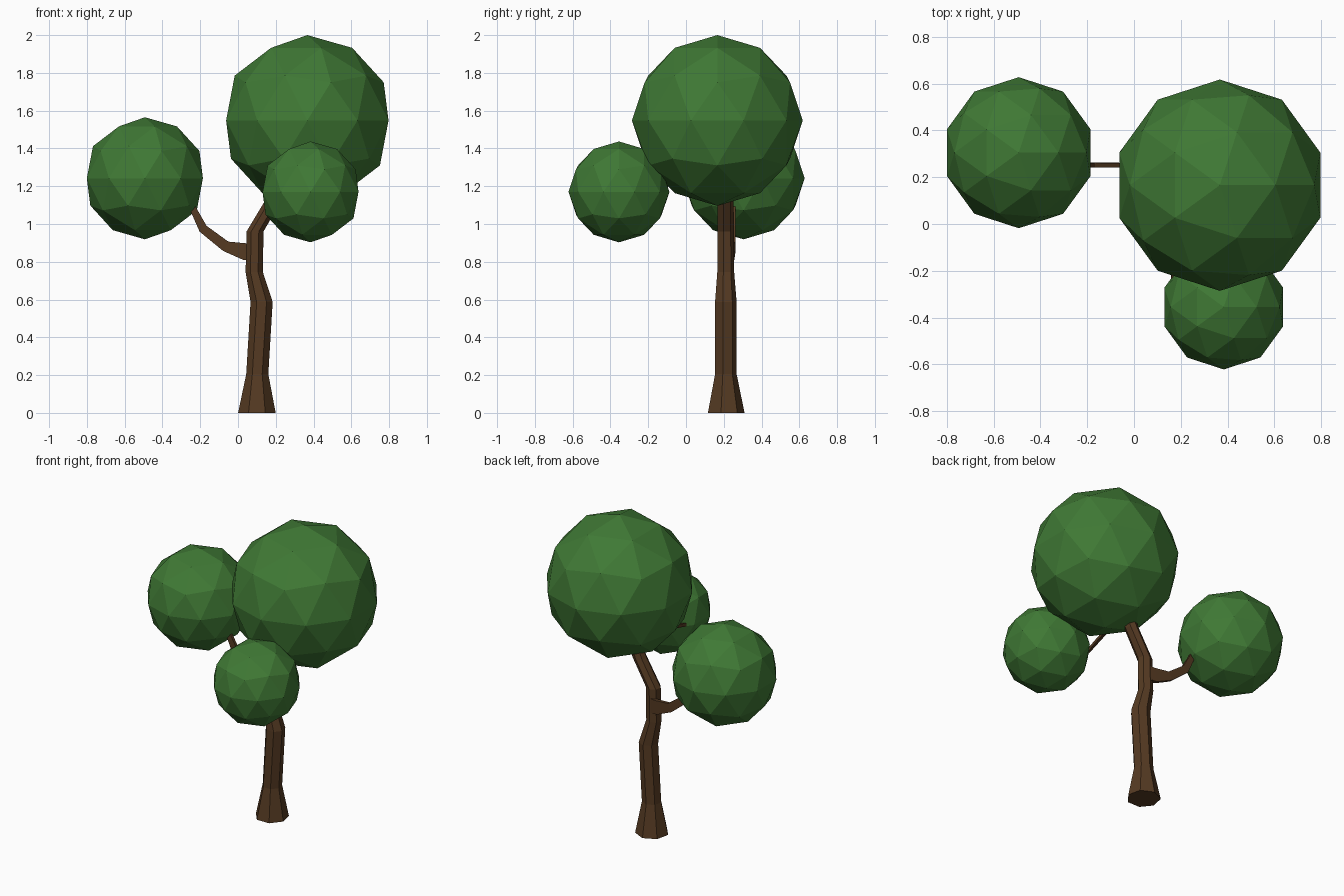
import bpy, bmesh, math
from mathutils import Vector

if "Cube" in bpy.data.objects:
    bpy.data.objects.remove(bpy.data.objects["Cube"])


def material(name, color):
    m = bpy.data.materials.new(name)
    m.diffuse_color = (*color, 1)
    m.use_nodes = True
    m.node_tree.nodes["Principled BSDF"].inputs["Base Color"].default_value = m.diffuse_color
    return m


bark = material("bark", (0.09, 0.042, 0.016))
leaf = material("leaf", (0.05, 0.19, 0.035))


def loft(name, rings, mat):
    """Skin a list of equal-length rings and cap both ends."""
    bm = bmesh.new()
    loops = [[bm.verts.new(p) for p in ring] for ring in rings]
    n = len(loops[0])
    for a, b in zip(loops, loops[1:]):
        for i in range(n):
            j = (i + 1) % n
            bm.faces.new((a[i], a[j], b[j], b[i]))
    bm.faces.new(loops[0])
    bm.faces.new(loops[-1])
    bmesh.ops.recalc_face_normals(bm, faces=bm.faces)
    me = bpy.data.meshes.new(name)
    bm.to_mesh(me)
    bm.free()
    me.materials.append(mat)
    ob = bpy.data.objects.new(name, me)
    bpy.context.collection.objects.link(ob)


def branch(name, path, mat):
    """Flat rectangular limb along (x, y, z, half width, half height) points."""
    pts = [Vector(p[:3]) for p in path]
    rings = []
    for i, (c, p) in enumerate(zip(pts, path)):
        t = (pts[min(i + 1, len(pts) - 1)] - pts[max(i - 1, 0)]).normalized()
        side = Vector((0, 0, 1)).cross(t).normalized()
        up = t.cross(side)
        rings.append([c + side * p[3] * s + up * p[4] * u
                      for s, u in ((1, 1), (1, -1), (-1, -1), (-1, 1))])
    loft(name, rings, mat)


# Seven-sided trunk: x, z, radius, height squash of each ring
SIDES = 7
TRUNK_Y = 0.208
profile = [(0.10, 0.0, 0.102), (0.102, 0.205, 0.060), (0.125, 0.587, 0.060),
           (0.086, 0.745, 0.047), (0.090, 0.96, 0.046), (0.19, 1.13, 0.044),
           (0.25, 1.28, 0.035)]
angles = [math.pi / 2 + math.tau * i / SIDES for i in range(SIDES)]
loft("trunk", [[(x + r * math.cos(a), TRUNK_Y + r * math.sin(a), z) for a in angles]
               for x, z, r in profile], bark)

# Limbs carrying the two smaller crowns
branch("left_branch", [(0.085, 0.238, 0.853, 0.013, 0.047),
                       (0.04, 0.243, 0.853, 0.012, 0.045),
                       (-0.065, 0.252, 0.882, 0.010, 0.028),
                       (-0.185, 0.252, 0.975, 0.010, 0.024),
                       (-0.240, 0.252, 1.085, 0.009, 0.017)], bark)
branch("front_branch", [(0.225, 0.19, 1.26, 0.012, 0.016),
                        (0.185, -0.09, 1.21, 0.009, 0.011),
                        (0.167, -0.228, 1.18, 0.009, 0.010),
                        (0.25, -0.30, 1.17, 0.008, 0.010)], bark)

# Faceted leaf crowns
for name, loc, r in (("main_crown", (0.367, 0.166, 1.548), 0.452),
                     ("left_crown", (-0.493, 0.305, 1.242), 0.323),
                     ("front_crown", (0.384, -0.355, 1.170), 0.267)):
    bpy.ops.mesh.primitive_ico_sphere_add(subdivisions=2, radius=r, location=loc)
    crown = bpy.context.object
    crown.name = name
    crown.data.materials.append(leaf)
